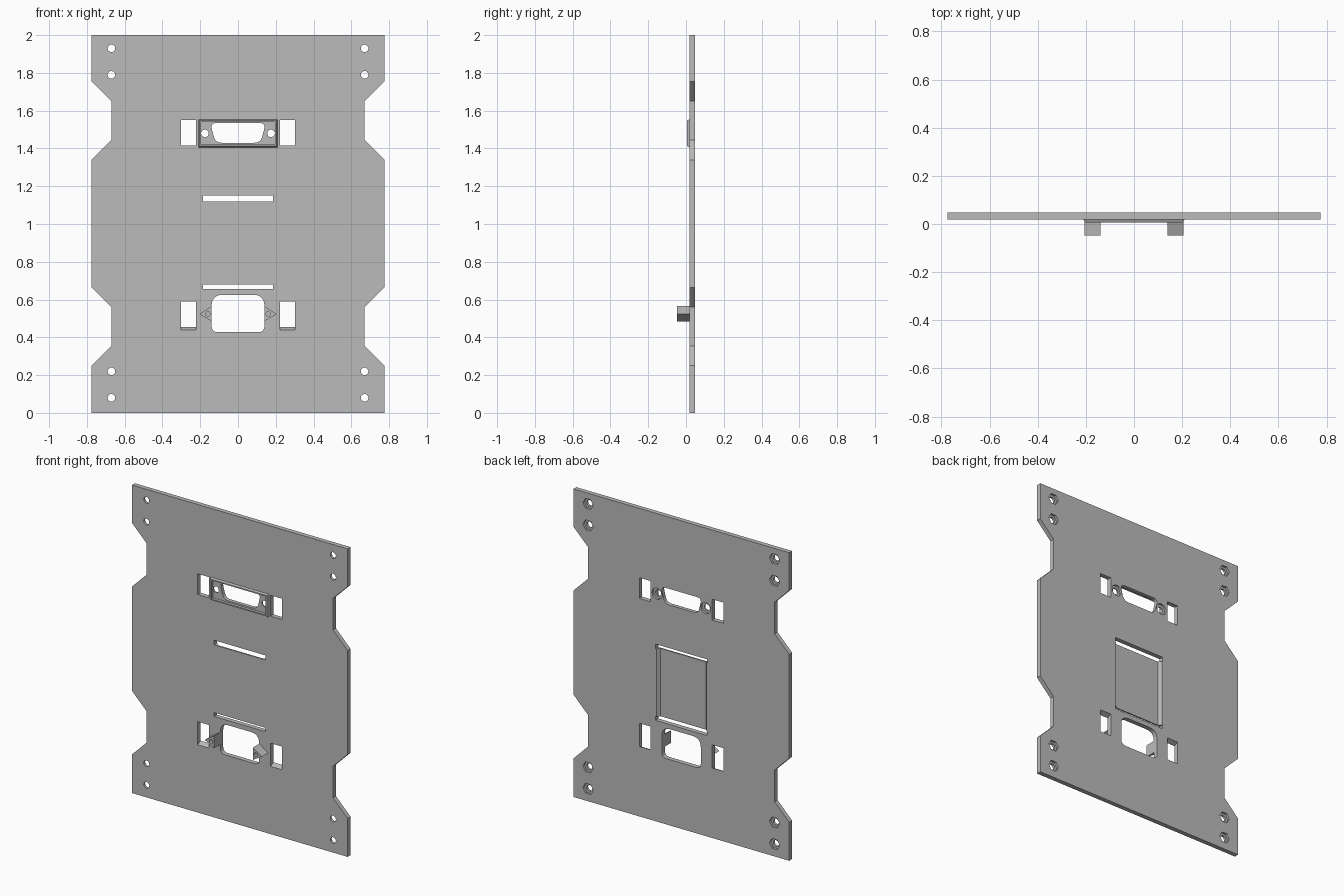
import bpy, bmesh, math
from mathutils import Vector

if "Cube" in bpy.data.objects:
    bpy.data.objects.remove(bpy.data.objects["Cube"])

GREY = bpy.data.materials.new("grey plastic")
GREY.use_nodes = True
GREY.diffuse_color = (0.5, 0.5, 0.5, 1)
GREY.node_tree.nodes["Principled BSDF"].inputs["Base Color"].default_value = GREY.diffuse_color

FRONT, BACK = 0.018, 0.048   # plate faces along y
EPS = 0.01


def prism(name, near, y0, y1, far=None):
    """Solid between an xz profile at y0 and another (or the same) at y1."""
    bm = bmesh.new()
    a = [bm.verts.new((x, y0, z)) for x, z in near]
    b = [bm.verts.new((x, y1, z)) for x, z in (far or near)]
    bm.faces.new(a)
    bm.faces.new(b[::-1])
    for i in range(len(a)):
        j = (i + 1) % len(a)
        bm.faces.new((a[i], b[i], b[j], a[j]))
    bmesh.ops.recalc_face_normals(bm, faces=bm.faces)
    mesh = bpy.data.meshes.new(name)
    bm.to_mesh(mesh)
    bm.free()
    mesh.materials.append(GREY)
    ob = bpy.data.objects.new(name, mesh)
    bpy.context.collection.objects.link(ob)
    return ob


def rect(x0, x1, z0, z1):
    return [(x0, z0), (x1, z0), (x1, z1), (x0, z1)]


def ring(x, z, r, n=24):
    return [(x + r * math.cos(math.tau * i / n), z + r * math.sin(math.tau * i / n)) for i in range(n)]


def rounded(points, radii, steps=6):
    """Replace each corner by a smooth curve starting r away from it."""
    out = []
    for i, (p, r) in enumerate(zip(points, radii)):
        p = Vector(p)
        a = p + (Vector(points[i - 1]) - p).normalized() * r
        b = p + (Vector(points[(i + 1) % len(points)]) - p).normalized() * r
        for k in range(steps + 1):
            t = k / steps
            out.append(tuple(a * (1 - t) ** 2 + p * 2 * t * (1 - t) + b * t * t))
    return out


def cut(target, near, y0, y1, far=None):
    cutter = prism("cutter", near, y0, y1, far)
    cutter.hide_render = True
    mod = target.modifiers.new("cut", "BOOLEAN")
    mod.operation, mod.solver, mod.object = "DIFFERENCE", "EXACT", cutter
    bpy.context.view_layer.objects.active = target
    bpy.ops.object.modifier_apply(modifier=mod.name)
    bpy.data.objects.remove(cutter)


def through(target, profile):
    cut(target, profile, -0.1, 0.1)


# Plate with notched sides
W, N = 0.775, 0.67
side = [(W, 0), (W, 0.25), (N, 0.355), (N, 0.56), (W, 0.665),
        (W, 1.34), (N, 1.445), (N, 1.65), (W, 1.755), (W, 2)]
plate = prism("mounting_plate", side + [(-x, z) for x, z in reversed(side)], FRONT, BACK)

# Raised tapered rim around the upper connector
rim = prism("connector_rim", rect(-0.203, 0.203, 1.412, 1.548), 0.006, FRONT + 0.002,
            rect(-0.21, 0.21, 1.405, 1.555))
pocket = rect(-0.195, 0.195, 1.42, 1.54)
through(rim, pocket)
cut(plate, pocket, 0, 0.024)

# Upper connector opening
through(plate, rounded([(-0.12, 1.43), (0.12, 1.43), (0.147, 1.535), (-0.147, 1.535)], [0.035] * 4))

# Lower socket opening
through(plate, rounded([(-0.14, 0.427), (0.14, 0.427), (0.14, 0.625), (-0.14, 0.625)],
                       [0.035, 0.035, 0.06, 0.06]))

# Shallow back recess with a slot at each end
cut(plate, rect(-0.165, 0.165, 0.655, 1.15), 0.028, BACK + EPS, rect(-0.187, 0.187, 0.655, 1.15))
for z0, z1 in ((0.655, 0.68), (1.12, 1.15)):
    through(plate, rect(-0.185, 0.185, z0, z1))

# Paired features on both sides
for s, label in ((1, "left"), (-1, "right")):
    # corner screw holes with hexagonal nut pockets behind
    for z in (0.08, 0.22, 1.79, 1.93):
        through(plate, ring(s * N, z, 0.02))
        cut(plate, ring(s * N, z, 0.037, 6), 0.033, BACK + EPS)
    # connector screw holes with round counterbores behind
    through(plate, ring(s * 0.175, 1.48, 0.02))
    cut(plate, ring(s * 0.175, 1.48, 0.036), 0.034, BACK + EPS)
    # clip windows, the lower ones slanted up towards the back
    xs = sorted((s * 0.222, s * 0.302))
    through(plate, rect(*xs, 1.415, 1.55))
    cut(plate, rect(*xs, 0.435, 0.585), FRONT - EPS, BACK + EPS, rect(*xs, 0.46, 0.61))
    # pointed screw bosses beside the socket
    boss = prism(label + "_screw_boss", [(s * 0.14, 0.485), (s * 0.205, 0.523), (s * 0.14, 0.565)],
                 -0.048, FRONT + 0.001)
    cut(boss, ring(s * 0.16, 0.524, 0.012, 16), -0.1, 0.01)
